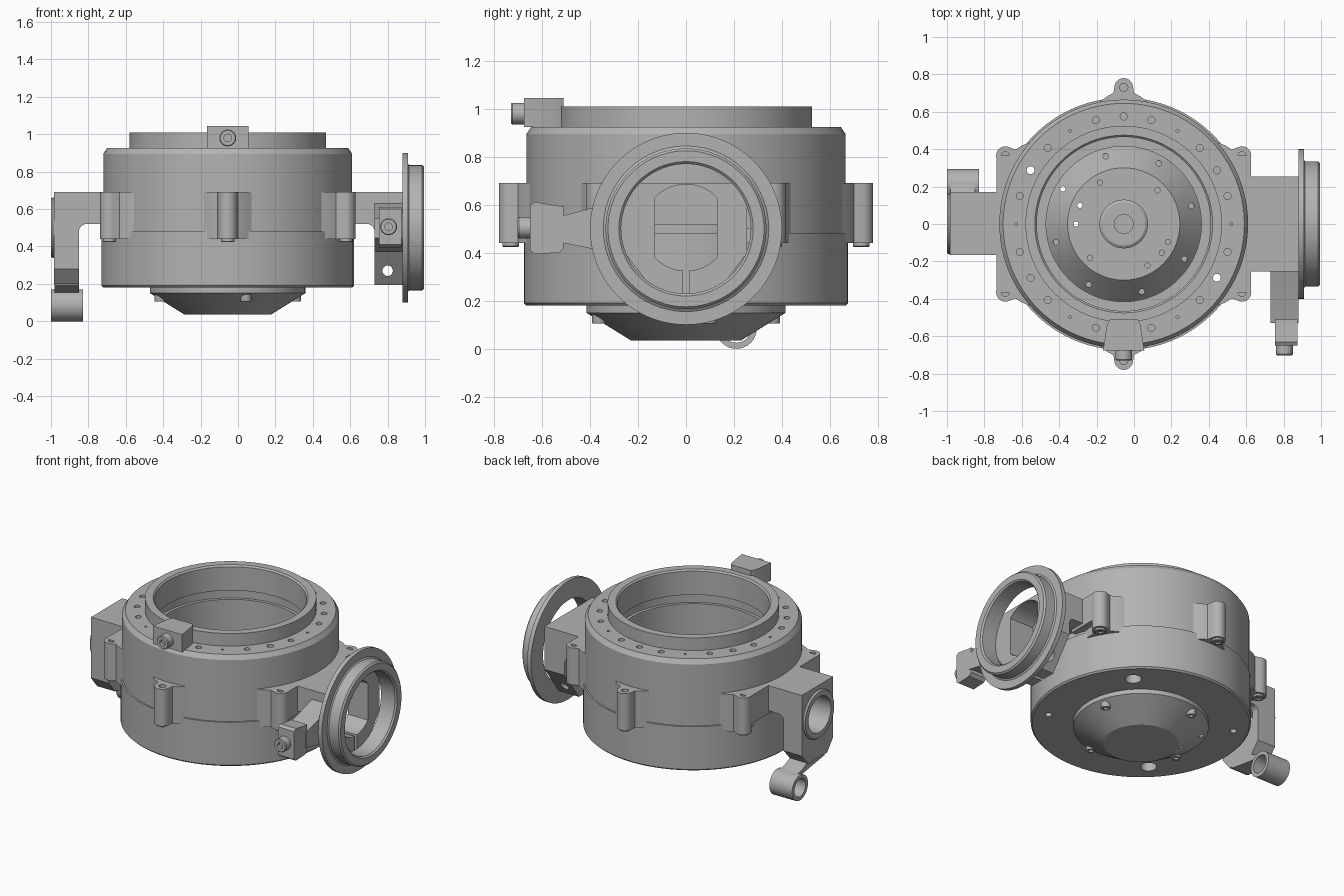
import bpy, bmesh
from math import pi, cos, sin, radians, asin
from mathutils import Matrix, Vector

if "Cube" in bpy.data.objects:
    bpy.data.objects.remove(bpy.data.objects["Cube"], do_unlink=True)

metal = bpy.data.materials.new("cast grey metal")
metal.use_nodes = True
metal.diffuse_color = (0.45, 0.45, 0.45, 1)
metal.node_tree.nodes["Principled BSDF"].inputs["Base Color"].default_value = (0.45, 0.45, 0.45, 1)

CX = -0.055                                   # axis of the round housing
ALONG_X = Matrix.Rotation(pi / 2, 4, 'Y')     # z becomes +x
ALONG_FRONT = Matrix.Rotation(pi / 2, 4, 'X')  # z becomes -y


def finish(name, bm):
    bmesh.ops.remove_doubles(bm, verts=bm.verts, dist=1e-5)
    bmesh.ops.recalc_face_normals(bm, faces=bm.faces)
    mesh = bpy.data.meshes.new(name)
    bm.to_mesh(mesh)
    bm.free()
    mesh.materials.append(metal)
    ob = bpy.data.objects.new(name, mesh)
    bpy.context.collection.objects.link(ob)
    return ob


def lathe(name, profile, loc, rot=Matrix(), closed=False, steps=96):
    """Turn (radius, height) points around the local z axis."""
    bm = bmesh.new()
    vs = [bm.verts.new((r, 0, z)) for r, z in profile]
    pairs = list(zip(vs, vs[1:])) + ([(vs[-1], vs[0])] if closed else [])
    es = [bm.edges.new(p) for p in pairs]
    bmesh.ops.spin(bm, geom=vs + es, cent=(0, 0, 0), axis=(0, 0, 1),
                   angle=2 * pi, steps=steps, use_merge=True)
    bm.transform(Matrix.Translation(loc) @ rot)
    return finish(name, bm)


def add_prism(bm, outline, axis, lo, hi, mat=Matrix()):
    """Extrude a flat outline along x, y or z."""
    place = {'x': lambda a, b, t: (t, a, b), 'y': lambda a, b, t: (a, t, b),
             'z': lambda a, b, t: (a, b, t)}[axis]
    rings = [[bm.verts.new(mat @ Vector(place(a, b, t))) for a, b in outline] for t in (lo, hi)]
    for ring in rings:
        bm.faces.new(ring)
    for i in range(len(outline)):
        bm.faces.new((rings[0][i - 1], rings[0][i], rings[1][i], rings[1][i - 1]))


def prism(name, outline, axis, lo, hi):
    bm = bmesh.new()
    add_prism(bm, outline, axis, lo, hi)
    return finish(name, bm)


def rect(a0, a1, b0, b1):
    return [(a0, b0), (a1, b0), (a1, b1), (a0, b1)]


def arc(a, b, r, start, end, n):
    ts = [radians(start + (end - start) * i / n) for i in range(n + 1)]
    return [(a + r * cos(t), b + r * sin(t)) for t in ts]


def circle(a, b, r, n=24):
    return arc(a, b, r, 0, 360, n)[:-1]


def polar(r, deg):
    return CX + r * cos(radians(deg)), r * sin(radians(deg))


def cut(ob, pieces):
    """Subtract a list of (outline, axis, lo, hi) prisms."""
    bm = bmesh.new()
    for piece in pieces:
        add_prism(bm, *piece)
    cutter = finish("cutter", bm)
    cutter.hide_render = True
    mod = ob.modifiers.new("cut", 'BOOLEAN')
    mod.operation, mod.solver, mod.object = 'DIFFERENCE', 'EXACT', cutter
    bpy.context.view_layer.objects.active = ob
    bpy.ops.object.modifier_apply(modifier=mod.name)
    bpy.data.objects.remove(cutter, do_unlink=True)


def screw(name, loc, r, h, rot=Matrix()):
    s = r * 0.45
    return lathe(name, [(0, h * 0.6), (s, h * 0.6), (s, h), (r * 0.9, h), (r, h * 0.9), (r, 0), (0, 0)],
                 loc, rot, steps=24)


# Round housing with bore, raised rim, inner floor and lower cone
housing = lathe("housing", [
    (0, .36), (.05, .36), (.05, .44), (.115, .44), (.13, .43), (.13, .38), (.30, .38),
    (.415, .25), (.415, .55), (.465, .55), (.465, .78), (.485, .78), (.485, .84),
    (.465, .84), (.465, 1.0), (.475, 1.01), (.525, 1.01), (.525, .925), (.645, .925),
    (.665, .895), (.665, .48), (.675, .48), (.675, .19), (.665, .18), (.415, .18),
    (.415, .15), (.23, .035), (0, .035)], (CX, 0, 0))

# Holes in the rim, floor and underside
holes = []
for deg in range(0, 360, 15):
    if deg in (150, 330):
        holes.append((circle(*polar(.575, deg), .021), 'z', -.1, 1.2))
    else:
        r = .008 if deg % 60 == 0 else .019
        holes.append((circle(*polar(.575, deg), r, 16), 'z', .86, 1.2))
for i in range(8):
    deg = 15 + 45 * i
    holes.append((circle(*polar(.375, deg), .015, 16), 'z', -.1 if deg == 150 else .25, .5))
for deg in (45, 120, 157, 180, 225, 300, 323, 338):
    holes.append((circle(*polar(.255, deg), .014, 16), 'z', -.1 if deg in (157, 180) else .33, .5))
for deg in (45, 225):
    holes.append((circle(*polar(.54, deg), .05), 'z', .1, .3))
cut(housing, holes)

# Screws in the lower cone
for i in range(4):
    screw("cone_screw", (*polar(.375, 15 + 90 * i), .17), .03, .065, Matrix.Rotation(pi, 4, 'X'))

# Six bolt lugs around the seam
bm = bmesh.new()
lug = [(.65, -.13), (.682, -.09), (.70, -.055)] + arc(.73, 0, .05, -80, 80, 12) + \
      [(.70, .055), (.682, .09), (.65, .13)]
lug_angles = [30 + 60 * i for i in range(6)]
for deg in lug_angles:
    mat = Matrix.Translation((CX, 0, 0)) @ Matrix.Rotation(radians(deg), 4, 'Z')
    add_prism(bm, lug, 'z', .44, .69, mat)
lugs = finish("bolt_lugs", bm)
cut(lugs, [(circle(*polar(.73, d), .022), 'z', .6, .8) for d in lug_angles])
for deg in lug_angles:
    screw("lug_bolt", (*polar(.73, deg), .45), .035, .025, Matrix.Rotation(pi, 4, 'X'))

# Square corners joining the side lugs to the arms
for sx in (-1, 1):
    for sy in (-1, 1):
        edge = [CX + sx * .56, CX + sx * .68]
        prism("lug_web", rect(*edge, sy * .15, sy * .365), 'z', .5, .69)

# Clamp screw block on the rim
prism("rim_tab", [(-.165, -.675), (.055, -.675), (.035, -.54), (.02, -.51), (-.13, -.51), (-.145, -.54)],
      'z', .925, 1.045)
screw("rim_tab_screw", (CX, -.67, .98), .045, .06, ALONG_FRONT)

# Left arm and its clamp plate
prism("left_bridge", [(.51, .69), (.88, .69), (.88, .48), (.73, .48)]
      + arc(.69, .48, .04, 0, 90, 6) + [(.51, .52)], 'y', -.255, .255)
clamp = prism("left_clamp", [(.255, .69), (-.255, .69), (-.255, .40), (-.1, .195), (.1, .195), (.255, .40)],
              'x', .73, .88)
half = asin(.13 / .18)
lim = 90 - half * 180 / pi
port = arc(0, .505, .18, lim, 180 - lim, 16) + arc(0, .505, .18, 180 + lim, 360 - lim, 16)
for name in ("left_clamp", "left_bridge"):
    cut(bpy.data.objects[name], [(port, 'x', .70, 1.0)])
cut(clamp, [(rect(-.012, .012, .1, .36), 'x', .6, 1.0)])
cut(clamp, [(circle(.80, .27, .028), 'y', -.5, .5)])

# Round port flange on the left arm
lathe("port_flange", [(.27, .88), (.40, .88), (.40, .908), (.345, .908), (.335, .915),
                      (.335, .985), (.325, .995), (.28, .995), (.27, .985)],
      (0, 0, .5), ALONG_X, closed=True)

# Side lever and screw block of the left clamp
prism("clamp_neck", [(-.25, .63), (-.36, .595), (-.53, .55), (-.53, .445), (-.36, .41), (-.25, .37)],
      'x', .73, .88)
prism("clamp_block", [(-.51, .595), (-.53, .595), (-.63, .612), (-.65, .60), (-.65, .41), (-.63, .395),
                      (-.53, .40), (-.51, .42)], 'x', .755, .875)
screw("clamp_screw", (.805, -.645, .505), .045, .057, ALONG_FRONT)

# Right arm: bridge, plate with a round port and boss
prism("right_bridge", [(-.62, .69), (-.86, .69), (-.86, .48), (-.85, .48)]
      + arc(-.81, .48, .04, 180, 90, 6) + [(-.62, .52)], 'y', -.165, .17)
plate = prism("right_plate", [(.17, .69), (-.165, .69), (-.165, .28), (-.1, .2), (.1, .2), (.17, .28)],
              'x', -.985, -.85)
for ob in (plate, bpy.data.objects["right_bridge"]):
    cut(ob, [(circle(0, .5, .12, 48), 'x', -1.1, -.81)])
lathe("right_boss", [(.12, -1.0), (.155, -1.0), (.162, -.99), (.162, -.98), (.12, -.98)],
      (0, 0, .5), ALONG_X, closed=True, steps=48)

# Hanging eye under the right plate
prism("eye_strap", [(-.08, .21), (-.08, .19), (.21, .145), (.21, .17), (.15, .185), (.1, .21)],
      'x', -.98, -.85)
lathe("hanging_eye", [(.06, -1.0), (.085, -1.0), (.085, -.83), (.06, -.83)],
      (0, .21, .085), ALONG_X, closed=True, steps=48)

# Smooth the round faces, keep the machined edges sharp
for ob in bpy.data.objects:
    ob.select_set(ob.type == 'MESH' and metal.name in ob.data.materials)
bpy.context.view_layer.objects.active = housing
bpy.ops.object.shade_smooth_by_angle(angle=radians(30))
